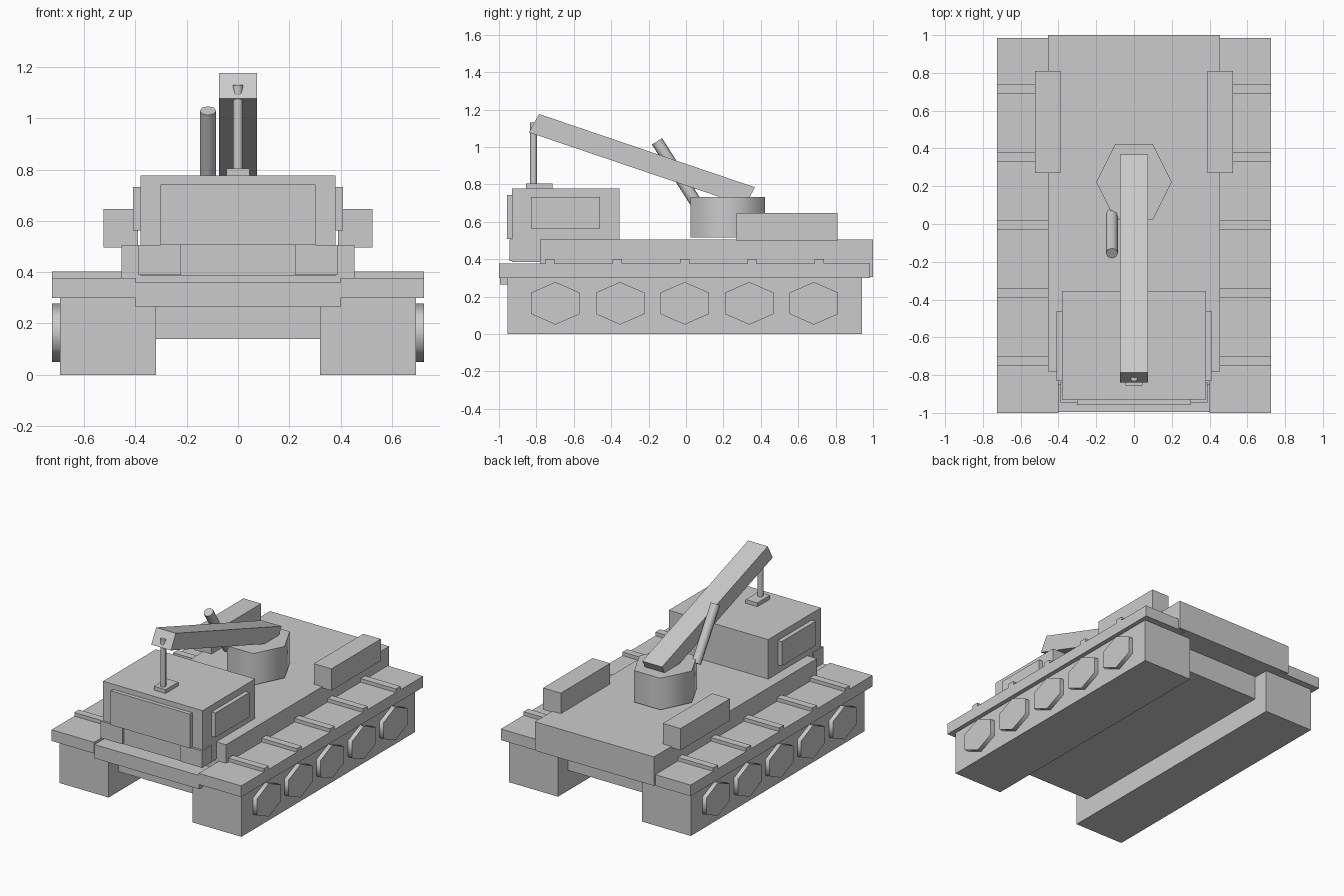
import bpy, bmesh, math
from mathutils import Vector

if "Cube" in bpy.data.objects:
    bpy.data.objects.remove(bpy.data.objects["Cube"])

grey = bpy.data.materials.new("plain_grey")
grey.diffuse_color = (0.6, 0.6, 0.6, 1)
grey.use_nodes = True
grey.node_tree.nodes["Principled BSDF"].inputs["Base Color"].default_value = grey.diffuse_color


def finish(name, bm, smooth=False):
    bmesh.ops.recalc_face_normals(bm, faces=bm.faces)
    mesh = bpy.data.meshes.new(name)
    bm.to_mesh(mesh)
    bm.free()
    mesh.materials.append(grey)
    ob = bpy.data.objects.new(name, mesh)
    bpy.context.collection.objects.link(ob)
    if smooth:
        bpy.ops.object.select_all(action='DESELECT')
        bpy.context.view_layer.objects.active = ob
        ob.select_set(True)
        bpy.ops.object.shade_smooth_by_angle(angle=math.radians(75))
    return ob


def box(name, x, y, z):
    """Box from three (low, high) ranges."""
    bm = bmesh.new()
    bmesh.ops.create_cube(bm, size=1)
    for v in bm.verts:
        v.co = [(a + b) / 2 + c * (b - a) for c, (a, b) in zip(v.co, (x, y, z))]
    finish(name, bm)


def pair(name, x, y, z):
    """Box on the right side and its mirror on the left."""
    box(name + "_right", x, y, z)
    box(name + "_left", (-x[1], -x[0]), y, z)


def prism(name, points, offset, smooth=False):
    """Extrude a closed polygon along an offset vector."""
    bm = bmesh.new()
    face = bm.faces.new([bm.verts.new(p) for p in points])
    out = bmesh.ops.extrude_face_region(bm, geom=[face])
    verts = [g for g in out["geom"] if isinstance(g, bmesh.types.BMVert)]
    bmesh.ops.translate(bm, verts=verts, vec=offset)
    finish(name, bm, smooth)


def rod(name, a, b, r, sides):
    """Cylinder between two points."""
    a, b = Vector(a), Vector(b)
    q = (b - a).to_track_quat('Z', 'Y')
    ring = [a + q @ Vector((r * math.cos(t), r * math.sin(t), 0))
            for t in (math.tau * i / sides for i in range(sides))]
    prism(name, ring, b - a, True)


# Running gear
pair("track", (0.32, 0.695), (-0.955, 0.94), (0, 0.30))
pair("fender", (0.40, 0.725), (-1.0, 0.985), (0.30, 0.377))
for i in range(5):
    y = -0.727 + 0.36 * i
    pair(f"fender_rib_{i}", (0.44, 0.725), (y - 0.025, y + 0.025), (0.37, 0.402))
    yc = -0.698 + 0.3455 * i
    for s, side in ((1, "right"), (-1, "left")):
        hexagon = [(s * 0.66, yc + 0.15 * math.sin(k * math.pi / 3),
                    0.164 + 0.114 * math.cos(k * math.pi / 3)) for k in range(6)]
        prism(f"wheel_{side}_{i}", hexagon, (s * 0.065, 0, 0), True)

# Hull
box("belly", (-0.33, 0.33), (-0.85, 0.83), (0.14, 0.32))
box("upper_hull", (-0.455, 0.455), (-0.78, 1.0), (0.305, 0.505))
box("bumper", (-0.40, 0.40), (-0.995, -0.85), (0.265, 0.36))
pair("storage_box", (0.39, 0.525), (0.27, 0.81), (0.497, 0.647))

# Cab
box("cab", (-0.38, 0.38), (-0.93, -0.355), (0.385, 0.778))
box("windscreen", (-0.303, 0.303), (-0.957, -0.92), (0.507, 0.743))
pair("side_window", (0.37, 0.41), (-0.83, -0.46), (0.563, 0.732))
pair("headlight", (0.222, 0.388), (-0.945, -0.84), (0.39, 0.506))

# Turntable
prism("turntable", [(0.2 * math.cos(k * math.pi / 3),
                     0.223 + 0.231 * math.sin(k * math.pi / 3), 0.515)
                    for k in range(6)], (0, 0, 0.218), True)

# Crane boom, its piston and the front support
prism("boom", [(-0.075, y, z) for y, z in
               ((-0.84, 1.078), (-0.786, 1.176), (0.369, 0.784), (0.315, 0.687))],
      (0.15, 0, 0))
rod("piston", (-0.117, 0.055, 0.70), (-0.155 + 0.038, -0.155, 1.03), 0.032, 8)
rod("support_post", (0, -0.815, 0.79), (0, -0.815, 1.13), 0.019, 8)
box("support_base", (-0.045, 0.045), (-0.855, -0.715), (0.77, 0.804))
